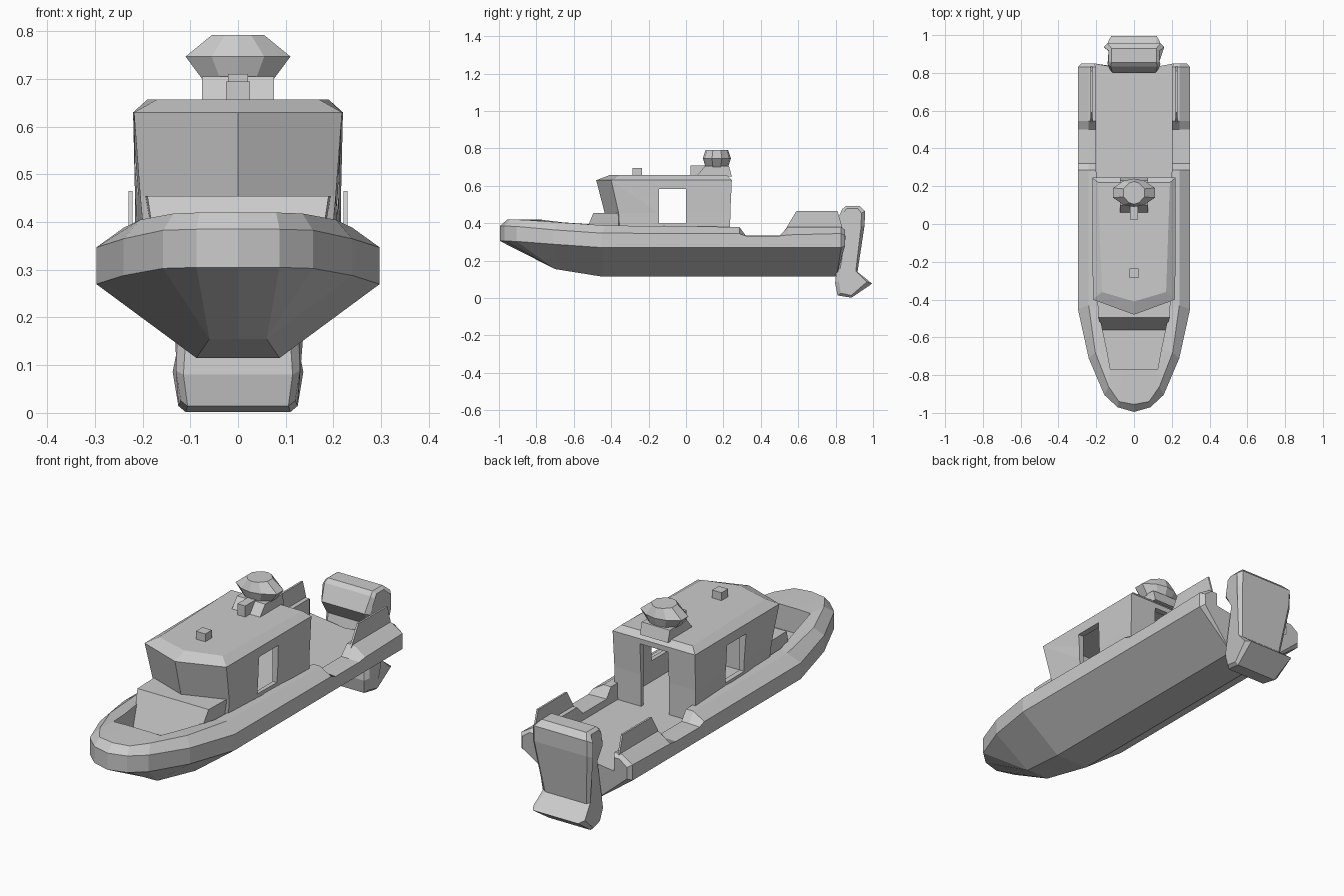
import bpy
import bmesh

cube = bpy.data.objects.get("Cube")
if cube:
    bpy.data.objects.remove(cube, do_unlink=True)

grey = bpy.data.materials.new("light_grey")
grey.use_nodes = True
paint = (0.6, 0.6, 0.6, 1)
grey.diffuse_color = paint
grey.node_tree.nodes["Principled BSDF"].inputs["Base Color"].default_value = paint


def loft(name, rings, cap_start=True):
    """Skin a list of closed rings with equal point counts."""
    bm = bmesh.new()
    loops = [[bm.verts.new(point) for point in ring] for ring in rings]
    for first, second in zip(loops, loops[1:]):
        for i in range(len(first)):
            j = (i + 1) % len(first)
            bm.faces.new((first[i], first[j], second[j], second[i]))
    if cap_start:
        bm.faces.new(loops[0][::-1])
    bm.faces.new(loops[-1])
    bmesh.ops.remove_doubles(bm, verts=bm.verts, dist=0.0005)
    bmesh.ops.dissolve_degenerate(bm, edges=bm.edges, dist=0.0005)
    bmesh.ops.recalc_face_normals(bm, faces=bm.faces)
    mesh = bpy.data.meshes.new(name)
    bm.to_mesh(mesh)
    bm.free()
    mesh.materials.append(grey)
    obj = bpy.data.objects.new(name, mesh)
    bpy.context.collection.objects.link(obj)
    return obj


def rect(x, front, back, z):
    return [(-x, front, z), (x, front, z), (x, back, z), (-x, back, z)]


def box(name, x, front, back, low, high):
    return loft(name, [rect(x, front, back, low), rect(x, front, back, high)])


def mirrored(half):
    """Close a half outline, listed from centre to centre, across x = 0."""
    return half + [(-x, y, z) for x, y, z in reversed(half) if x > 0]


# Hull, gunwale and deck lofted in one piece from bow to stern
DECK = 0.3


def hull_section(y, wide, low, up, rim_z, rim_x, rim_y, in_x, in_y):
    if y < -0.6:
        keel_x, keel_y, keel_z = min(0.06, wide), -0.7, 0.155
    else:
        keel_x, keel_y, keel_z = 0.087, min(y, 0.805), 0.115
    right = [(keel_x, keel_y, keel_z), (wide, y, low), (wide, y, up),
             (rim_x, rim_y, rim_z), (in_x, in_y, rim_z), (in_x, in_y, DECK)]
    left = [(-x, py, pz) for x, py, pz in reversed(right)]
    return ([(0, keel_y, keel_z)] + right
            + [(0, min(in_y, 0.81), DECK)] + left)


bow = [(-0.995, 0, 0.305, 0.385, 0.42, 0, -0.955, 0, -0.77),
       (-0.97, 0.087, 0.305, 0.385, 0.42, 0.08, -0.94, 0.06, -0.77),
       (-0.905, 0.157, 0.303, 0.383, 0.418, 0.135, -0.86, 0.125, -0.77),
       (-0.71, 0.24, 0.288, 0.365, 0.405, 0.205, -0.68, 0.145, -0.66),
       (-0.45, 0.297, 0.27, 0.347, 0.388, 0.24, -0.43, 0.19, -0.45)]
sides = [(0.285, 0.345, 0.38), (0.32, 0.332, 0.334), (0.5, 0.332, 0.334),
         (0.545, 0.338, 0.38), (0.83, 0.345, 0.38)]
stations = bow + [(y, 0.297, 0.27, up, rim, 0.24, y, 0.2, y)
                  for y, up, rim in sides]
stations.append((0.85, 0.28, 0.28, 0.335, 0.365, 0.24, 0.85, 0.21, 0.85))
loft("hull", [hull_section(*s) for s in stations], cap_start=False)

# Thin guard plates standing on the aft gunwales
guard = [(0.51, 0.33), (0.59, 0.465), (0.81, 0.465), (0.835, 0.38), (0.835, 0.33)]
for side, label in ((1, "left"), (-1, "right")):
    loft(label + "_guard_plate",
         [[(side * x, y, z) for y, z in guard] for x in (0.221, 0.23)])

# Cabin shell with reverse-raked windscreen and bevelled roof
cabin_levels = [(0.29, -0.4, 0.19, -0.35, 0.215, 0.235),
                (0.455, -0.435, 0.205, -0.36, 0.216, 0.237),
                (0.63, -0.48, 0.218, -0.4, 0.22, 0.245),
                (0.657, -0.41, 0.17, -0.36, 0.19, 0.22)]
cabin = loft("cabin", [
    mirrored([(0, nose, z), (fx, fy, z), (bx, by, z)])
    for z, nose, fx, fy, bx, by in cabin_levels])

# Hollow interior, side windows and rear doorway
cutters = [box("interior_cutter", 0.185, -0.32, 0.215, 0.2, 0.61),
           box("window_cutter", 0.4, -0.145, 0, 0.4, 0.582),
           box("door_cutter", 0.075, 0.1, 0.4, 0.2, 0.605)]
for cutter in cutters:
    cutter.hide_render = True
    cutter.hide_viewport = True
    cut = cabin.modifiers.new(cutter.name, "BOOLEAN")
    cut.operation = "DIFFERENCE"
    cut.solver = "EXACT"
    cut.object = cutter
bpy.context.view_layer.update()
graph = bpy.context.evaluated_depsgraph_get()
cut_mesh = bpy.data.meshes.new_from_object(cabin.evaluated_get(graph))
cabin.modifiers.clear()
cabin.data = cut_mesh
for cutter in cutters:
    bpy.data.objects.remove(cutter, do_unlink=True)

# Sloped step ahead of the windscreen
loft("cabin_step", [rect(0.165, -0.565, -0.33, 0.29),
                    [(-0.19, -0.495, 0.455), (0.19, -0.495, 0.455),
                     (0.195, -0.33, 0.455), (-0.195, -0.33, 0.455)]])

# Roof fittings
box("roof_light", 0.025, -0.285, -0.235, 0.65, 0.695)
box("horn", 0.021, 0.025, 0.12, 0.65, 0.71)
loft("dome_base", [rect(0.075, 0.055, 0.245, 0.65),
                   rect(0.075, 0.1, 0.23, 0.705)])


def octagon(x, y, z, centre=0.165):
    half = [(0, -y), (x * 0.5, -y * 0.85), (x, -y * 0.35),
            (x, y * 0.35), (x * 0.5, y * 0.85), (0, y)]
    return mirrored([(px, centre + py, z) for px, py in half])


loft("radar_dome", [octagon(0.075, 0.06, 0.7), octagon(0.11, 0.075, 0.747),
                    octagon(0.055, 0.06, 0.792)])

# Outboard motor: side profile with half-widths, chamfered at both ends
motor = [(0.835, 0.475, 0.14), (0.855, 0.492, 0.135), (0.93, 0.492, 0.135),
         (0.957, 0.465, 0.16), (0.955, 0.39, 0.16), (0.917, 0.14, 0.125),
         (0.995, 0.077, 0.137), (0.885, 0.002, 0.125), (0.81, 0.014, 0.12),
         (0.797, 0.08, 0.13), (0.805, 0.15, 0.125), (0.845, 0.33, 0.125),
         (0.8, 0.4, 0.13)]


def motor_ring(side, inset):
    """The full profile, or a slimmer one pushed out to the end cap."""
    ring = []
    for y, z, w in motor:
        middle = 0.88
        slim = middle + (y - middle) * (1 - inset)
        level = 0.25 + (z - 0.25) * (1 - inset * 0.2)
        ring.append((side * w * (0.88 if inset == 0 else 1), slim, level))
    return ring


loft("outboard_motor", [motor_ring(-1, 0.25), motor_ring(-1, 0),
                        motor_ring(1, 0), motor_ring(1, 0.25)])
